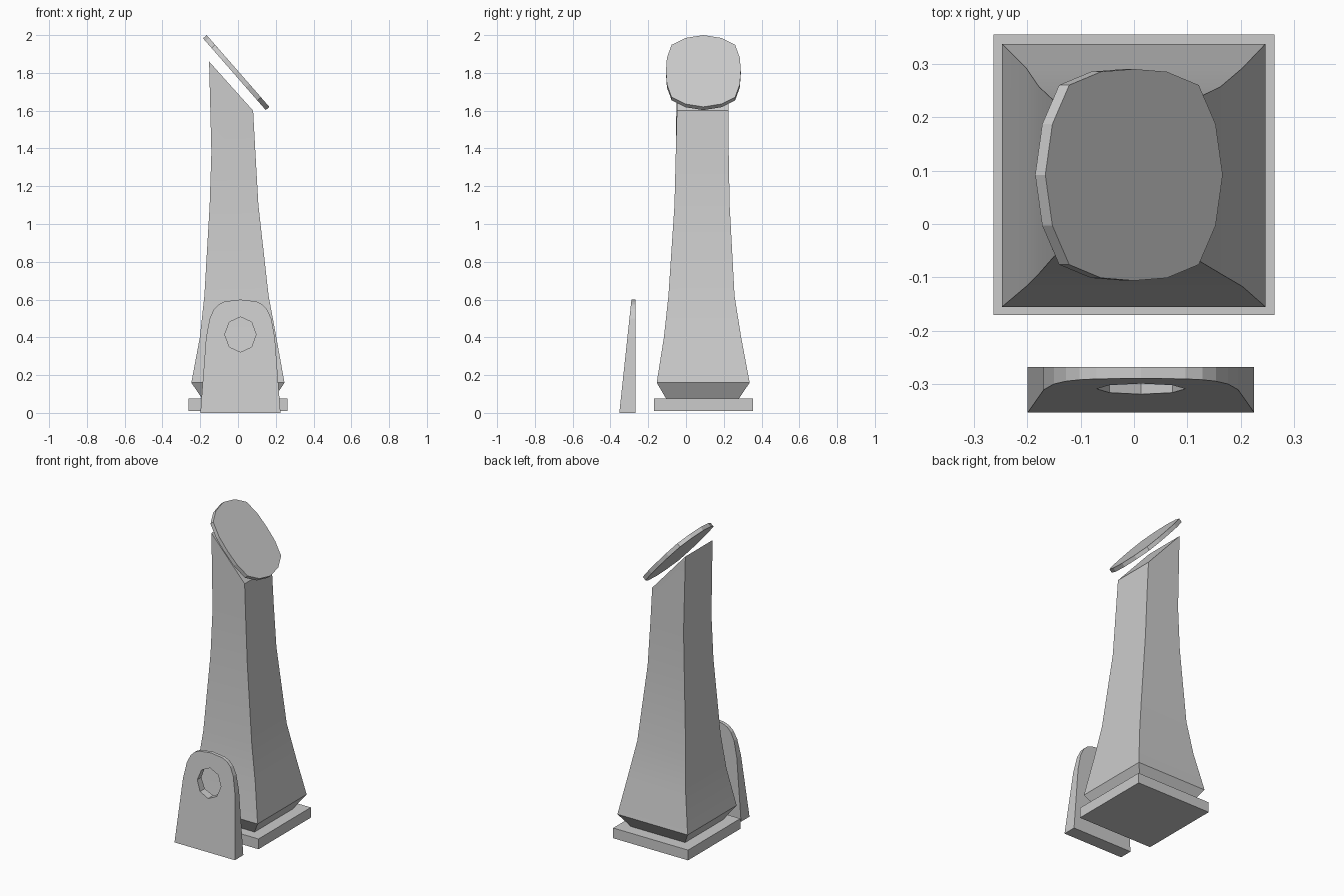
import bpy, bmesh, math

if "Cube" in bpy.data.objects:
    bpy.data.objects.remove(bpy.data.objects["Cube"])


def make_object(name, bm, smooth=False):
    bmesh.ops.recalc_face_normals(bm, faces=bm.faces)
    me = bpy.data.meshes.new(name)
    bm.to_mesh(me)
    bm.free()
    ob = bpy.data.objects.new(name, me)
    bpy.context.collection.objects.link(ob)
    if smooth:
        bpy.ops.object.select_all(action='DESELECT')
        ob.select_set(True)
        bpy.context.view_layer.objects.active = ob
        bpy.ops.object.shade_smooth_by_angle(angle=math.radians(30))
    return ob


def loft(name, rings, smooth=False):
    """Skin equal-length rings of points and cap both ends."""
    bm = bmesh.new()
    loops = [[bm.verts.new(p) for p in ring] for ring in rings]
    for a, b in zip(loops, loops[1:]):
        for i in range(len(a)):
            j = (i + 1) % len(a)
            bm.faces.new((a[i], a[j], b[j], b[i]))
    bm.faces.new(loops[0])
    bm.faces.new(loops[-1])
    return make_object(name, bm, smooth)


def rect(x0, x1, y0, y1, z0, z1):
    """Rectangle whose height runs from z0 at x0 to z1 at x1."""
    return [(x0, y0, z0), (x1, y0, z1), (x1, y1, z1), (x0, y1, z0)]


# Square base slab
loft("base_slab", [rect(-0.263, 0.263, -0.17, 0.355, z, z) for z in (0.01, 0.075)])

# Flared four-sided column with a slanted top
sections = [
    (-0.19, 0.19, -0.105, 0.28, 0.075, 0.075),
    (-0.247, 0.246, -0.155, 0.337, 0.16, 0.16),
    (-0.202, 0.203, -0.117, 0.292, 0.40, 0.40),
    (-0.178, 0.162, -0.093, 0.257, 0.62, 0.62),
    (-0.15, 0.108, -0.061, 0.231, 1.10, 1.10),
    (-0.141, 0.092, -0.054, 0.226, 1.38, 1.38),
    (-0.153, 0.08, -0.048, 0.225, 1.86, 1.60),
]
loft("column", [rect(*s) for s in sections], smooth=True)

# Tilted sixteen-sided top disc: quarter outline mirrored (along slope, across)
quarter = [(1, 0), (0.92, 0.095), (0.73, 0.168), (0.37, 0.193)]
upper = quarter + [(0, 0.198)] + [(-u, v) for u, v in reversed(quarter)]
outline = upper + [(u, -v) for u, v in reversed(upper[1:-1])]
loft("tilted_disc", [
    [(cx + 0.166 * u, 0.092 + v, cz - 0.19 * u) for u, v in outline]
    for cx, cz in ((-0.019, 1.793), (0.0, 1.81))
])

# Arched front plate: flat back, sloping front
half = [(0.212, 0.0), (0.182, 0.40), (0.163, 0.50), (0.14, 0.55),
        (0.115, 0.575), (0.083, 0.59)]
arch = half + [(0, 0.60)] + [(-x, z) for x, z in reversed(half)]
CX, CZ = 0.013, 0.415
plate = loft("front_plate", [
    [(CX + x, -0.353 + 0.107 * z, z) for x, z in arch],
    [(CX + x, -0.268, z) for x, z in arch],
])

# Octagonal hole through the plate
hole = loft("hole_cutter", [
    [(CX + 0.083 * math.cos(i * math.pi / 4), y, CZ + 0.093 * math.sin(i * math.pi / 4))
     for i in range(8)] for y in (-0.45, -0.2)
])
hole.hide_render = True
hole.hide_set(True)
cut = plate.modifiers.new("hole", 'BOOLEAN')
cut.operation = 'DIFFERENCE'
cut.solver = 'EXACT'
cut.object = hole
